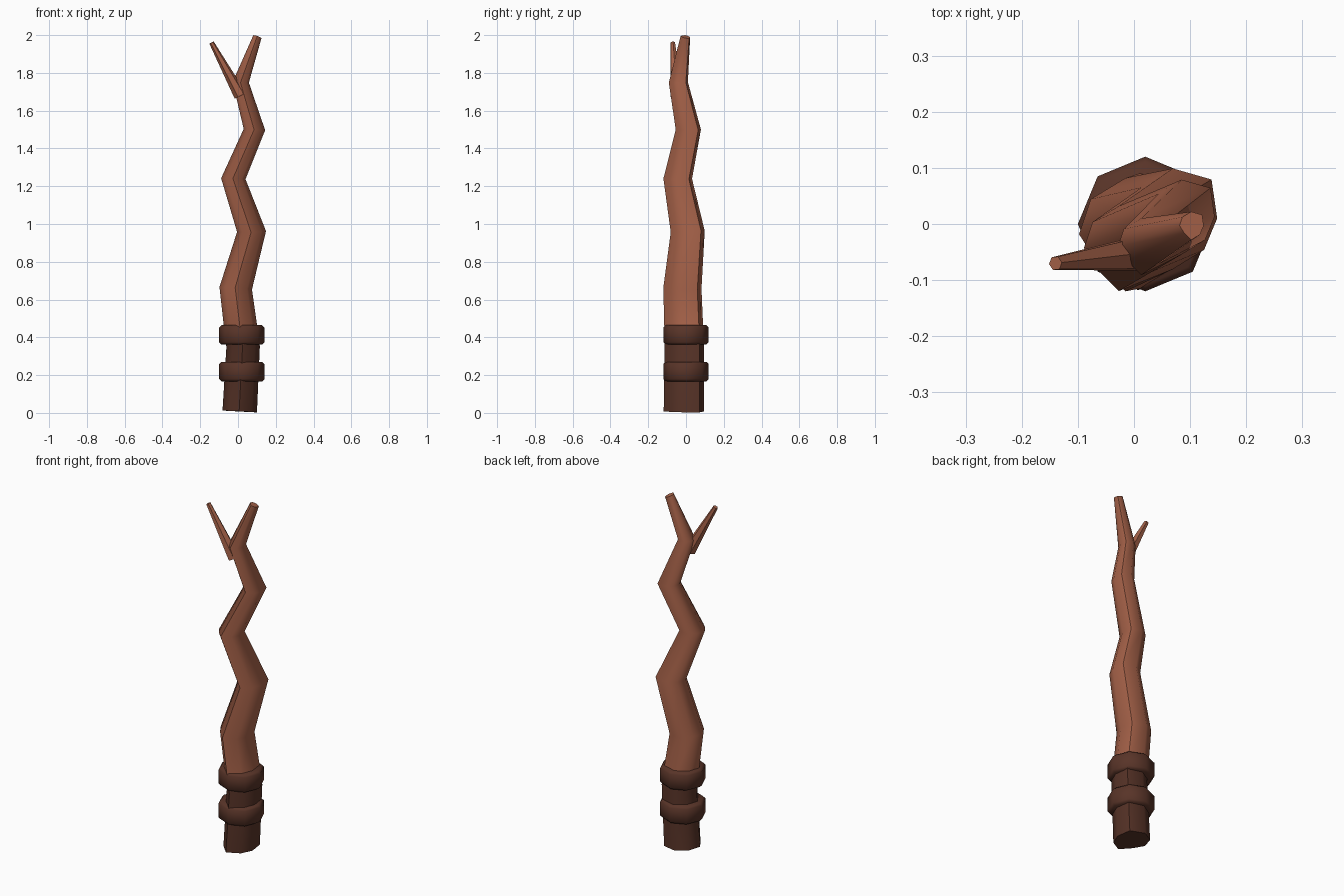
import bpy, bmesh, math
from mathutils import Vector

if "Cube" in bpy.data.objects:
    bpy.data.objects.remove(bpy.data.objects["Cube"])


def material(name, color):
    m = bpy.data.materials.new(name)
    m.diffuse_color = (*color, 1)
    m.use_nodes = True
    m.node_tree.nodes["Principled BSDF"].inputs["Base Color"].default_value = m.diffuse_color
    return m


wood = material("warm wood", (0.39, 0.125, 0.068))
grip_brown = material("dark brown grip", (0.098, 0.034, 0.021))


def finish(bm, name, mat):
    bmesh.ops.recalc_face_normals(bm, faces=bm.faces)
    me = bpy.data.meshes.new(name)
    bm.to_mesh(me)
    bm.free()
    me.materials.append(mat)
    ob = bpy.data.objects.new(name, me)
    bpy.context.collection.objects.link(ob)
    bpy.ops.object.select_all(action='DESELECT')
    ob.select_set(True)
    bpy.context.view_layer.objects.active = ob
    bpy.ops.object.shade_smooth_by_angle(angle=math.radians(56))
    return ob


def limb(name, path, profile, mat):
    """Tapered tube along (x, y, z, radius) points, rings tilted to the path."""
    bm = bmesh.new()
    pts = [Vector(p[:3]) for p in path]
    n = len(profile)
    rings = []
    for i, p in enumerate(pts):
        t = Vector()
        if i > 0:
            t += (p - pts[i - 1]).normalized()
        if i < len(pts) - 1:
            t += (pts[i + 1] - p).normalized()
        ring = []
        for k, f in enumerate(profile):
            a = 2 * math.pi * k / n
            dx = path[i][3] * f * math.cos(a)
            dy = path[i][3] * f * math.sin(a)
            dz = -(t.x * dx + t.y * dy) / t.z
            ring.append(bm.verts.new(p + Vector((dx, dy, dz))))
        rings.append(ring)
    for a, b in zip(rings, rings[1:]):
        for k in range(n):
            j = (k + 1) % n
            bm.faces.new((a[k], a[j], b[j], b[k]))
    bm.faces.new(rings[0][::-1])
    bm.faces.new(rings[-1])
    return finish(bm, name, mat)


def band(name, z0, z1):
    """Octagonal wrap with softened rims."""
    bm = bmesh.new()
    loops = []
    for z, r in ((z0, 0.108), (z0 + 0.012, 0.12), (z1 - 0.012, 0.12), (z1, 0.108)):
        loops.append([bm.verts.new((0.02 + r * math.cos(k * math.pi / 4),
                                    r * math.sin(k * math.pi / 4), z)) for k in range(8)])
    for a, b in zip(loops, loops[1:]):
        for k in range(8):
            j = (k + 1) % 8
            bm.faces.new((a[k], a[j], b[j], b[k]))
    bm.faces.new(loops[0][::-1])
    bm.faces.new(loops[-1])
    return finish(bm, name, grip_brown)


# Uneven eight-sided cross-section, starting at +x
knotty = [0.89, 1.1, 1.0, 0.88, 0.83, 0.72, 1.02, 0.89]

# Dark grip at the foot
limb("grip", [(0.006, -0.01, 0.008, 0.106),
              (0.024, -0.008, 0.35, 0.103),
              (0.015, -0.010, 0.43, 0.102)], knotty, grip_brown)

# Zigzag staff
limb("staff", [(0.015, -0.010, 0.42, 0.102),
               (-0.015, -0.018, 0.66, 0.100),
               (0.069, 0.010, 0.96, 0.089),
               (-0.027, -0.043, 1.24, 0.075),
               (0.085, 0.013, 1.50, 0.066),
               (0.013, -0.040, 1.75, 0.050),
               (0.102, -0.003, 1.992, 0.025)], knotty, wood)

# Side twig: six-sided cone along its own axis
base, tip = Vector((0.012, -0.052, 1.68)), Vector((-0.14, -0.07, 1.96))
bm = bmesh.new()
bmesh.ops.create_cone(bm, cap_ends=True, segments=6, radius1=0.034, radius2=0.013,
                      depth=(tip - base).length)
rot = (tip - base).to_track_quat('Z', 'Y')
bmesh.ops.rotate(bm, verts=bm.verts, cent=(0, 0, 0), matrix=rot.to_matrix())
bmesh.ops.translate(bm, verts=bm.verts, vec=(base + tip) / 2)
finish(bm, "twig", wood)

# Two wrapped bands on the grip
band("lower_band", 0.167, 0.27)
band("upper_band", 0.362, 0.464)
